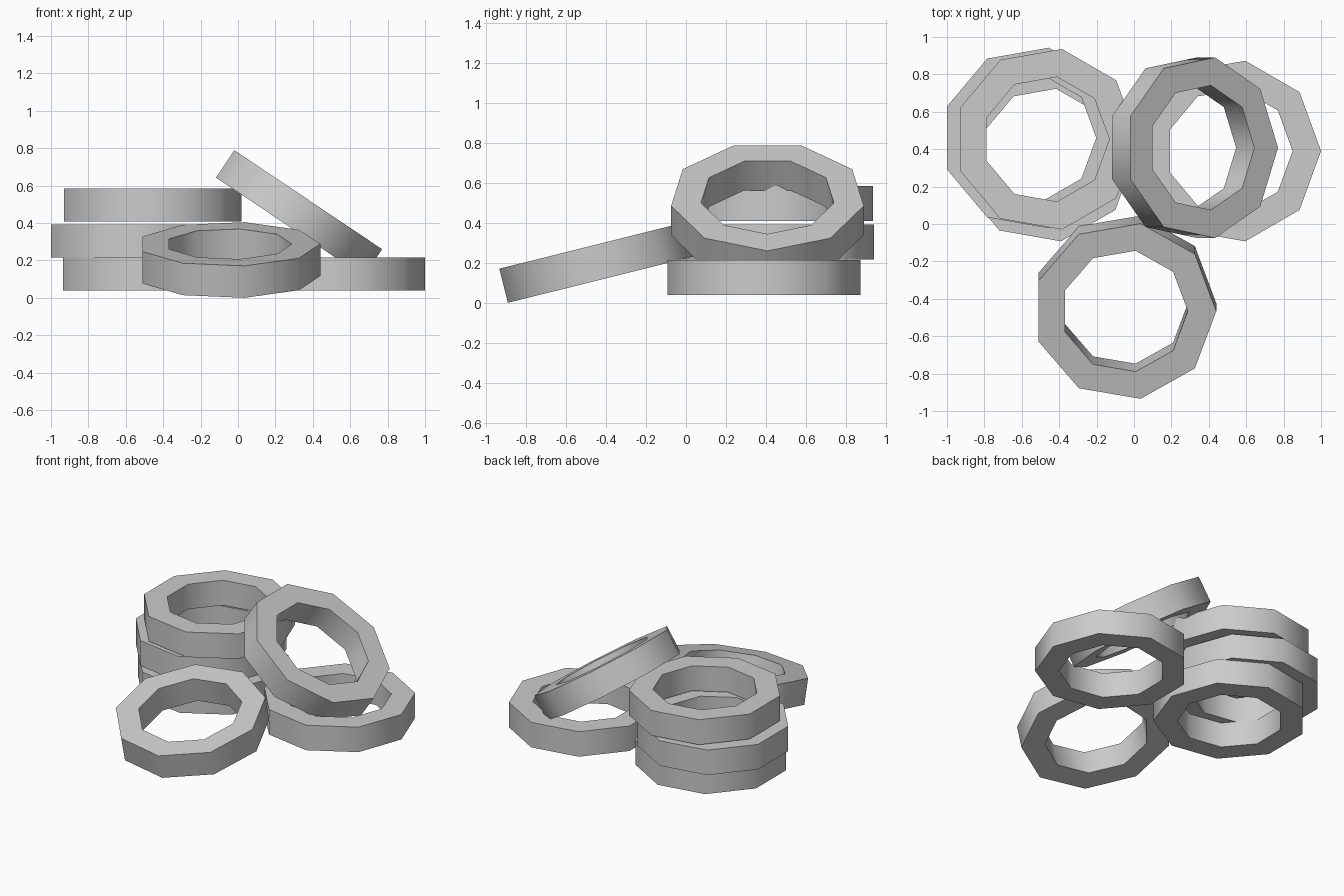
import bpy, bmesh
from math import radians, cos, sin, pi

if "Cube" in bpy.data.objects:
    bpy.data.objects.remove(bpy.data.objects["Cube"])

OUTER, INNER, THICK, SIDES = 0.49, 0.338, 0.176, 9


def ring(name, loc, rot=(0, 0, 0)):
    """Nine-sided ring with a rectangular section, swept around its local z."""
    bm = bmesh.new()
    h = THICK / 2
    section = [(OUTER, -h), (OUTER, h), (INNER, h), (INNER, -h)]
    loops = []
    for i in range(SIDES):
        a = 2 * pi * i / SIDES
        loops.append([bm.verts.new((r * cos(a), r * sin(a), z)) for r, z in section])
    for i in range(SIDES):
        p, q = loops[i], loops[(i + 1) % SIDES]
        for j in range(4):
            k = (j + 1) % 4
            bm.faces.new((p[j], q[j], q[k], p[k]))
    bmesh.ops.recalc_face_normals(bm, faces=bm.faces)
    mesh = bpy.data.meshes.new(name)
    bm.to_mesh(mesh)
    bm.free()
    ob = bpy.data.objects.new(name, mesh)
    bpy.context.collection.objects.link(ob)
    ob.location = loc
    ob.rotation_euler = [radians(d) for d in rot]
    # smooth walls, sharp rims
    bpy.ops.object.select_all(action='DESELECT')
    ob.select_set(True)
    bpy.context.view_layer.objects.active = ob
    bpy.ops.object.shade_smooth_by_angle(angle=radians(50))
    return ob


# stack of three on the left
ring("stack_ring_bottom", (-0.475, 0.39, 0.127))
ring("stack_ring_middle", (-0.54, 0.46, 0.305))
ring("stack_ring_top", (-0.47, 0.453, 0.497))

# flat ring on the right
ring("right_ring", (0.51, 0.39, 0.127))

# ring leaning from the right ring onto the stack
ring("leaning_ring", (0.314, 0.408, 0.46), (0, 33.8, 0))

# front ring propped up at the back
ring("front_ring", (-0.05, -0.445, 0.2025), (14, 0, 0))
